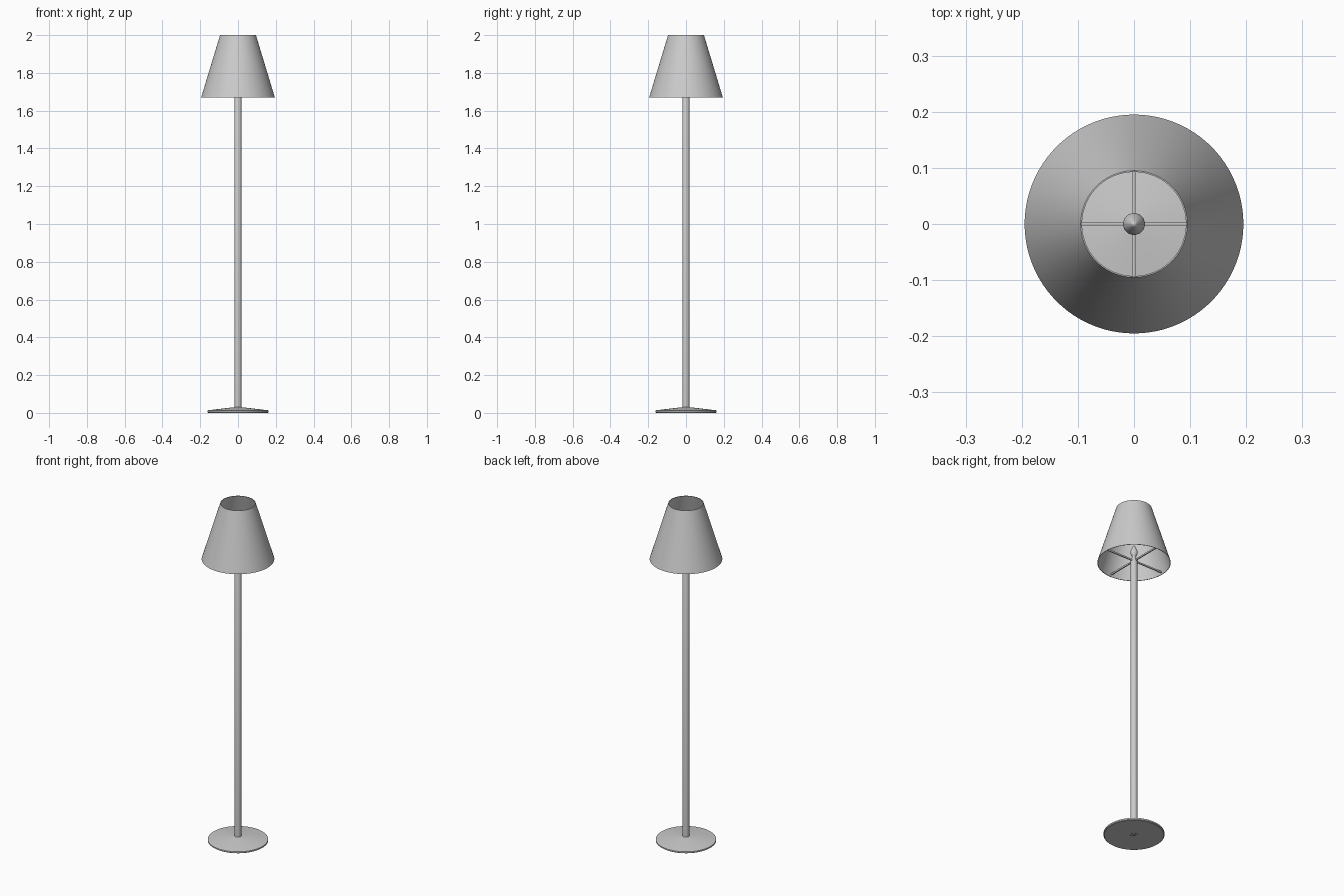
import bpy, bmesh, math

if "Cube" in bpy.data.objects:
    bpy.data.objects.remove(bpy.data.objects["Cube"])


def lathe(name, profile, steps=64, closed=False):
    """Spin an (r, z) profile around the z axis."""
    bm = bmesh.new()
    vs = [bm.verts.new((r, 0, z)) for r, z in profile]
    es = [bm.edges.new(p) for p in zip(vs, vs[1:])]
    if closed:
        es.append(bm.edges.new((vs[-1], vs[0])))
    bmesh.ops.spin(bm, geom=vs + es, cent=(0, 0, 0), axis=(0, 0, 1),
                   angle=math.tau, steps=steps, use_merge=False)
    bmesh.ops.remove_doubles(bm, verts=bm.verts, dist=1e-5)
    bmesh.ops.recalc_face_normals(bm, faces=bm.faces)
    mesh = bpy.data.meshes.new(name)
    bm.to_mesh(mesh)
    bm.free()
    ob = bpy.data.objects.new(name, mesh)
    bpy.context.collection.objects.link(ob)
    bpy.ops.object.select_all(action='DESELECT')
    ob.select_set(True)
    bpy.context.view_layer.objects.active = ob
    bpy.ops.object.shade_smooth_by_angle(angle=math.radians(30))
    return ob


# Weighted foot: shallow cone with a thin rim and a socket underneath
lathe("base", [(0.018, 0.0), (0.158, 0.0), (0.162, 0.003), (0.162, 0.011),
               (0.158, 0.014), (0.09, 0.022), (0.03, 0.029), (0.018, 0.03)],
      96, closed=True)

# Upright pole with a small bolt end in the foot
lathe("pole", [(0, 0.005), (0.018, 0.005), (0.018, 1.688), (0.016, 1.692),
               (0, 1.692)], 32)
lathe("base_bolt", [(0, 0.001), (0.009, 0.001), (0.009, 0.006), (0, 0.006)], 6)

# Candle bulb on its holder
lathe("bulb_holder", [(0, 1.69), (0.011, 1.69), (0.011, 1.71), (0, 1.71)], 32)
lathe("bulb", [(0.010, 1.708), (0.015, 1.715), (0.019, 1.725), (0.0195, 1.733),
               (0.017, 1.745), (0.012, 1.757), (0.006, 1.770), (0, 1.778)], 32)

# Thin-walled conical shade
lathe("lampshade", [(0.195, 1.67), (0.095, 2.0), (0.0925, 2.0), (0.1925, 1.67)],
      96, closed=True)

# Four spokes carrying the shade
for i in range(4):
    a = i * math.pi / 2
    bpy.ops.mesh.primitive_cube_add(
        size=1, location=(0.1025 * math.cos(a), 0.1025 * math.sin(a), 1.682),
        rotation=(0, 0, a))
    spoke = bpy.context.object
    spoke.name = f"shade_spoke_{i + 1}"
    spoke.scale = (0.173, 0.006, 0.009)
